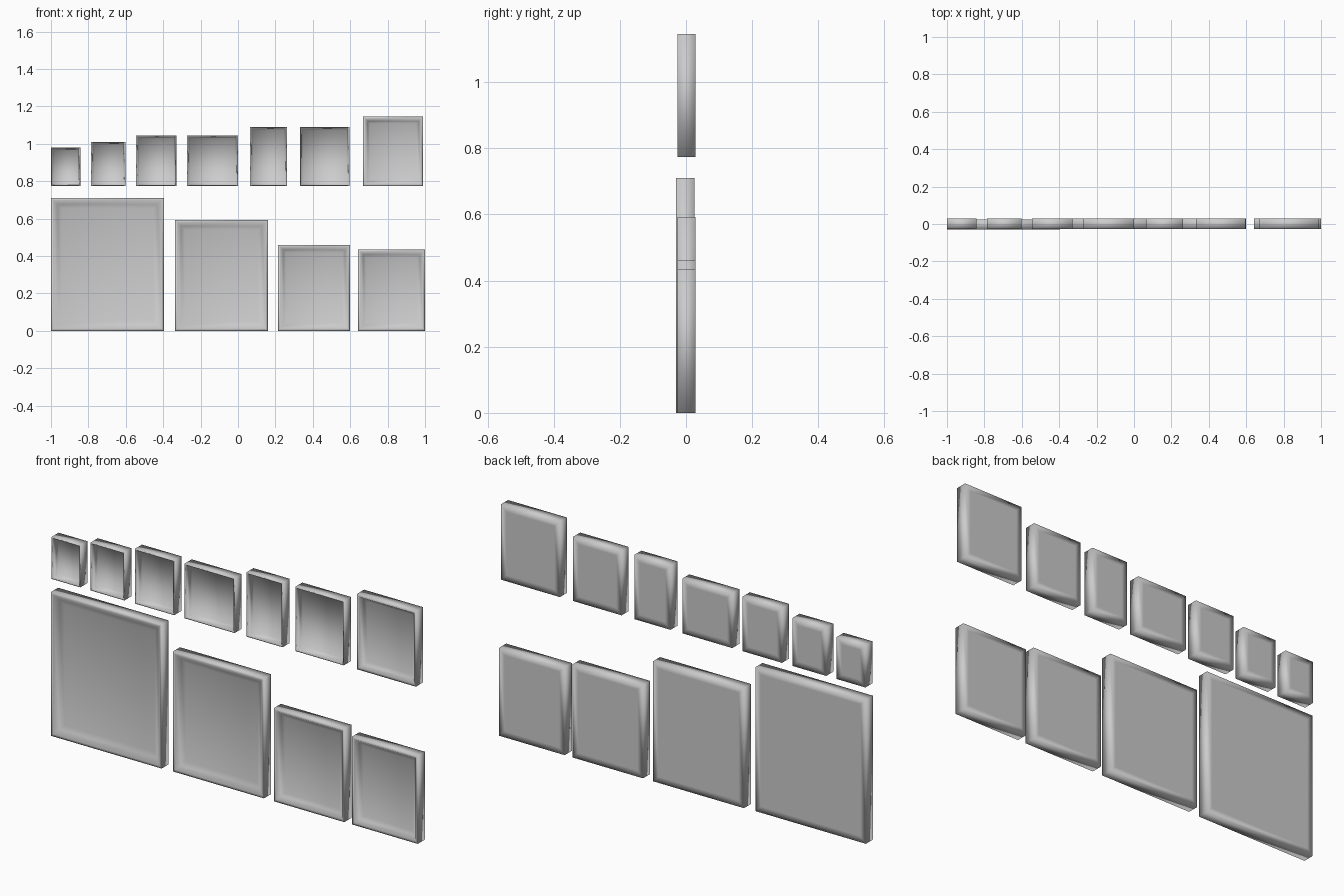
import bpy, bmesh

if "Cube" in bpy.data.objects:
    bpy.data.objects.remove(bpy.data.objects["Cube"])

DEPTH = 0.055


def picture_frame(name, x0, x1, z0, z1, border, recess, front=-0.026):
    """One closed frame: back board, sides, narrow front lip, sloped moulding, recessed picture."""
    back = front + DEPTH
    lip = min(0.012, border * 0.4)
    # (inset from outline, y) from back to picture panel
    profile = [(0.03, back), (0, back), (0, front), (lip, front),
               (lip + (border - lip) * 0.5, front + recess * 0.65),
               (border, front + recess)]
    bm = bmesh.new()
    rings = []
    for inset, y in profile:
        a, b, c, d = x0 + inset, x1 - inset, z0 + inset, z1 - inset
        rings.append([bm.verts.new(p) for p in
                      ((a, y, c), (b, y, c), (b, y, d), (a, y, d))])
    for r, s in zip(rings, rings[1:]):
        for i in range(4):
            j = (i + 1) % 4
            bm.faces.new((r[i], r[j], s[j], s[i]))
    bm.faces.new(rings[0])
    bm.faces.new(rings[-1])
    bmesh.ops.recalc_face_normals(bm, faces=bm.faces)
    mesh = bpy.data.meshes.new(name)
    bm.to_mesh(mesh)
    bm.free()
    obj = bpy.data.objects.new(name, mesh)
    bpy.context.collection.objects.link(obj)
    for p in mesh.polygons:
        p.use_smooth = True
    return obj


# Lower row: large frames (x0, x1, top, border, front)
lower = [(-1.0, -0.396, 0.71, 0.057, -0.030),
         (-0.337, 0.16, 0.592, 0.053, -0.026),
         (0.214, 0.599, 0.46, 0.043, -0.026),
         (0.642, 1.0, 0.434, 0.043, -0.026)]
for i, (a, b, top, w, f) in enumerate(lower):
    picture_frame(f"large_frame_{i + 1}", a, b, 0, top, w, 0.026, f)

# Upper row: small frames (x0, x1, top, border, recess)
upper = [(-1.0, -0.843, 0.98, 0.013, 0.036),
         (-0.786, -0.602, 1.01, 0.014, 0.036),
         (-0.545, -0.33, 1.043, 0.014, 0.036),
         (-0.273, 0.0, 1.043, 0.014, 0.036),
         (0.064, 0.262, 1.09, 0.014, 0.036),
         (0.331, 0.596, 1.09, 0.014, 0.036),
         (0.668, 0.99, 1.145, 0.037, 0.028)]
for i, (a, b, top, w, r) in enumerate(upper):
    picture_frame(f"small_frame_{i + 1}", a, b, 0.773, top, w, r)
